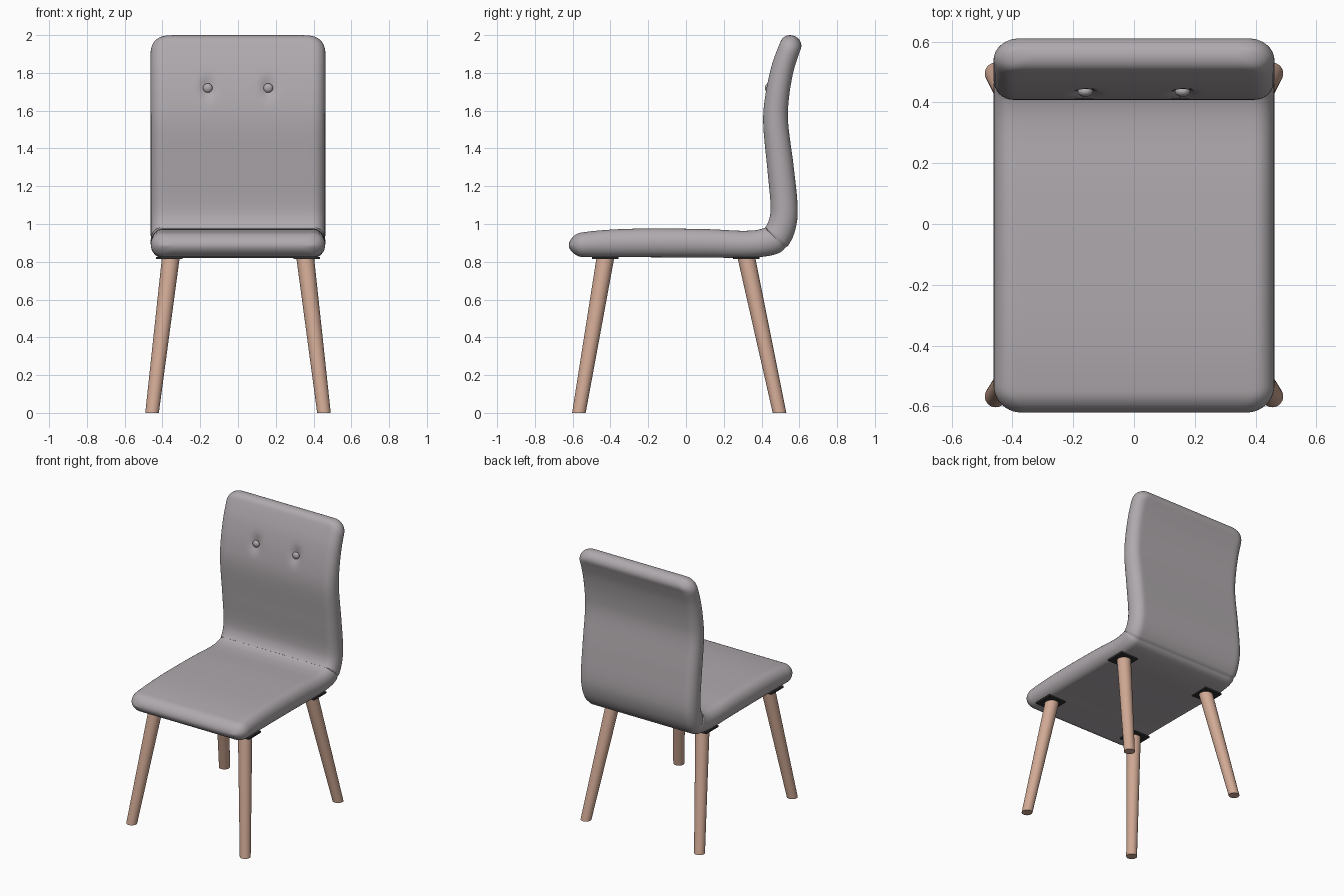
import bpy, bmesh, math
from mathutils import Vector

cube = bpy.data.objects.get("Cube")
if cube:
    bpy.data.objects.remove(cube, do_unlink=True)


def material(name, rgb):
    m = bpy.data.materials.new(name)
    m.use_nodes = True
    m.diffuse_color = (*rgb, 1)
    bsdf = m.node_tree.nodes["Principled BSDF"]
    bsdf.inputs["Base Color"].default_value = (*rgb, 1)
    bsdf.inputs["Roughness"].default_value = 0.7
    return m


FABRIC = material("grey fabric", (0.43, 0.40, 0.42))
WOOD = material("light wood", (0.64, 0.40, 0.30))
METAL = material("black metal", (0.03, 0.03, 0.03))


def finish(name, bm, mat):
    bmesh.ops.recalc_face_normals(bm, faces=bm.faces)
    mesh = bpy.data.meshes.new(name)
    bm.to_mesh(mesh)
    bm.free()
    mesh.materials.append(mat)
    ob = bpy.data.objects.new(name, mesh)
    bpy.context.collection.objects.link(ob)
    bpy.ops.object.select_all(action='DESELECT')
    ob.select_set(True)
    bpy.context.view_layer.objects.active = ob
    bpy.ops.object.shade_smooth_by_angle(angle=math.radians(40))
    return ob


def loft(name, rings, mat):
    bm = bmesh.new()
    loops = [[bm.verts.new(p) for p in ring] for ring in rings]
    n = len(loops[0])
    for a, b in zip(loops, loops[1:]):
        for i in range(n):
            j = (i + 1) % n
            bm.faces.new((a[i], a[j], b[j], b[i]))
    bm.faces.new(loops[0])
    bm.faces.new(loops[-1])
    return finish(name, bm, mat)


# Cushion centre line from seat front to backrest top: y, z, thickness
PATH = [Vector(p) for p in (
    (-.62, .885, .11), (-.55, .89, .13), (-.4, .897, .146), (-.2, .9, .152),
    (.1, .898, .15), (.3, .892, .144), (.405, .9, .146), (.472, .926, .156),
    (.51, 1.0, .148), (.519, 1.1, .143), (.5, 1.3, .14), (.475, 1.53, .132),
    (.482, 1.67, .126), (.508, 1.81, .12), (.54, 1.91, .116), (.575, 1.995, .11))]
SEAM_POINT, STEPS = 7, 40

# Smooth the centre line and measure it
pts = []
ext = [2 * PATH[0] - PATH[1]] + PATH + [2 * PATH[-1] - PATH[-2]]
for a, b, c, d in zip(ext, ext[1:], ext[2:], ext[3:]):
    for k in range(STEPS):
        t = k / STEPS
        pts.append(0.5 * (2 * b + (c - a) * t + (2 * a - 5 * b + 4 * c - d) * t ** 2
                          + (3 * b - a - 3 * c + d) * t ** 3))
pts.append(PATH[-1])
dist = [0]
for a, b in zip(pts, pts[1:]):
    dist.append(dist[-1] + (b - a).xy.length)
TOTAL, SEAM = dist[-1], dist[SEAM_POINT * STEPS]


def at(s):
    i = 0
    while i < len(pts) - 2 and dist[i + 1] < s:
        i += 1
    f = (s - dist[i]) / (dist[i + 1] - dist[i])
    return pts[i].lerp(pts[i + 1], f), (pts[i + 1] - pts[i]).xy.normalized()


def rounding(s, r):
    return math.sqrt(max(0, 1 - max(0, 1 - s / r) ** 2))


BUTTON_X, BUTTON_Z = 0.16, 1.72


def ring(s):
    p, tan = at(s)
    nose = rounding(s, 0.07) * rounding(TOTAL - s, 0.05)
    pinch = math.exp(-((s - SEAM) / 0.007) ** 2)
    h = max(0.002, p.z / 2 * nose) - 0.004 * pinch
    end = min(s, TOTAL - s)
    w = 0.462 - 0.09 * (1 - rounding(end, 0.09)) - 0.004 * pinch
    rx = 0.065
    # Rounded cross-section: upper half, then its mirror image below
    half = [(-w + rx - rx * math.cos(a), h * math.sin(a))
            for a in (k * math.pi / 16 for k in range(8))]
    half += [(-(w - rx) + 2 * (w - rx) * k / 40, h) for k in range(41)]
    half += [(-x, v) for x, v in reversed(half[:8])]
    section = half + [(x, -v) for x, v in reversed(half[1:-1])]
    out = []
    for x, v in section:
        y, z = p.x - tan.y * v, p.y + tan.x * v
        # Tufting dimples around the buttons
        if v > 0 and z > 1.4:
            g = ((abs(x) - BUTTON_X) / 0.03) ** 2 + ((z - BUTTON_Z) / 0.05) ** 2
            y += 0.025 * math.exp(-g)
        out.append((x, y, z))
    return out


stations = {round(SEAM + k * 0.005, 5) for k in range(-3, 4)}
for k in range(13):
    e = 0.1 * (1 - math.cos(k * math.pi / 24))
    stations |= {e, TOTAL - e}
count = 100
for k in range(1, count):
    s = 0.1 + (TOTAL - 0.2) * k / count
    if abs(s - SEAM) > 0.02:
        stations.add(s)
stations = sorted(stations)
seam = round(SEAM, 5)
loft("seat_cushion", [ring(s) for s in stations if s <= seam], FABRIC)
loft("backrest_cushion", [ring(s) for s in stations if s >= seam], FABRIC)


# Tapered splayed legs with level ends
def disc(x, y, z, r):
    return [(x + r * math.cos(a), y + r * math.sin(a), z)
            for a in (k * math.tau / 32 for k in range(32))]


for side, sx in (("left", 1), ("right", -1)):
    for end, top_y, foot_y in (("front", -.427, -.567), ("rear", .32, .495)):
        loft(f"{end}_{side}_leg", [disc(sx * .455, foot_y, 0, .036),
                                   disc(sx * .356, top_y, .82, .047)], WOOD)
        # Mounting plate
        bm = bmesh.new()
        bmesh.ops.create_cube(bm, size=1)
        bmesh.ops.scale(bm, vec=(.14, .14, .012), verts=bm.verts)
        bmesh.ops.translate(bm, vec=(sx * .365, top_y, .82), verts=bm.verts)
        finish(f"{end}_{side}_plate", bm, METAL)
    # Upholstery button
    bm = bmesh.new()
    bmesh.ops.create_uvsphere(bm, u_segments=24, v_segments=12, radius=.025)
    bmesh.ops.scale(bm, vec=(1, .7, 1), verts=bm.verts)
    bmesh.ops.translate(bm, vec=(sx * BUTTON_X, .436, BUTTON_Z), verts=bm.verts)
    finish(f"{side}_button", bm, FABRIC)
